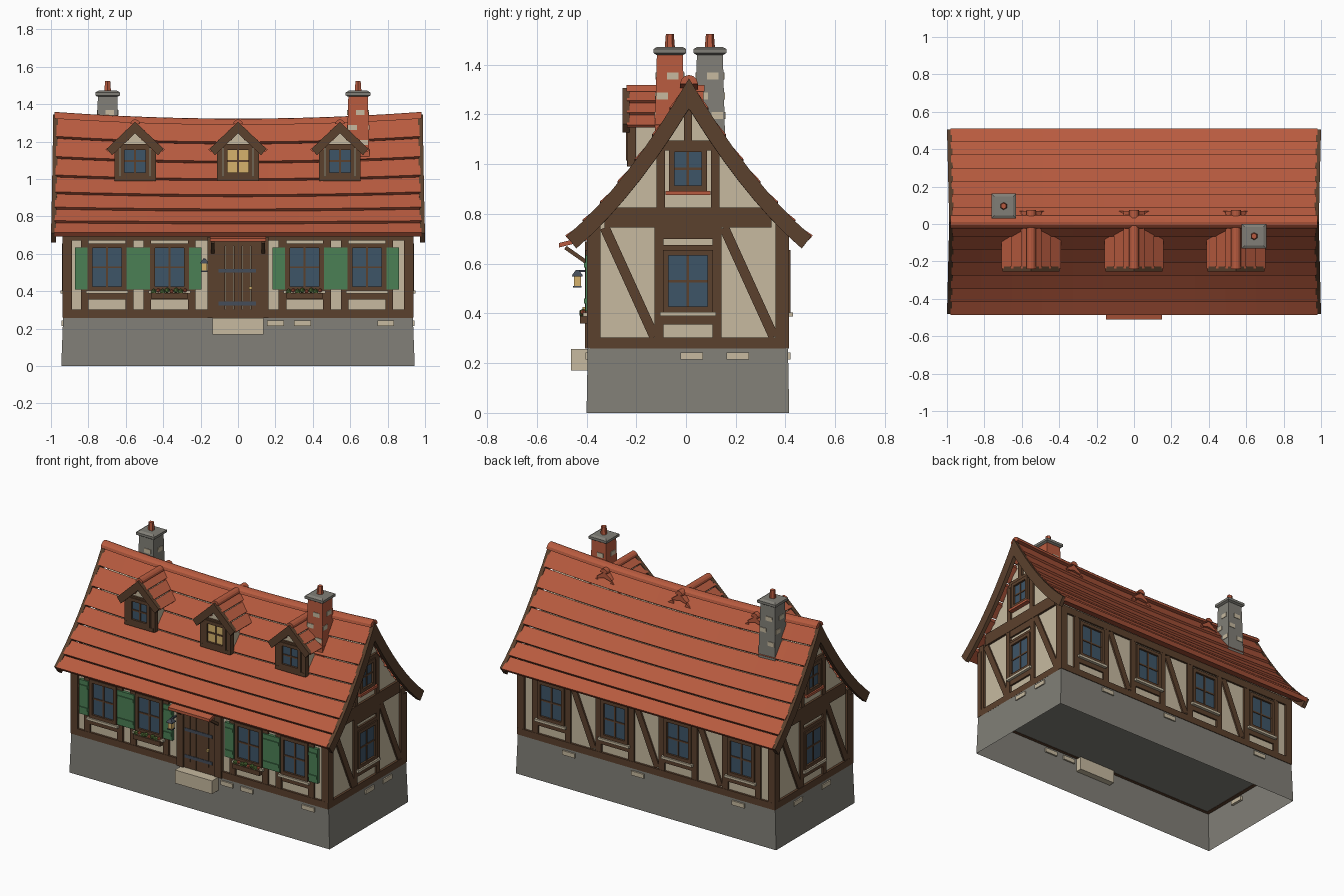
import bpy, bmesh, math
from mathutils import Matrix, Vector

cube = bpy.data.objects.get("Cube")
if cube:
    bpy.data.objects.remove(cube, do_unlink=True)

# Colours
COLOURS = {
    "roof_tile": (0.48, 0.105, 0.05), "timber": (0.105, 0.052, 0.026),
    "plaster": (0.57, 0.49, 0.35), "stone": (0.22, 0.212, 0.185),
    "shutter_green": (0.07, 0.215, 0.09), "glass_blue": (0.048, 0.09, 0.137),
    "lamp_yellow": (0.67, 0.45, 0.15), "iron": (0.06, 0.075, 0.1),
    "leaf_green": (0.09, 0.17, 0.04),
}
MATS = {}
for name, rgb in COLOURS.items():
    m = bpy.data.materials.new(name)
    m.use_nodes = True
    m.diffuse_color = (*rgb, 1)
    bsdf = m.node_tree.nodes["Principled BSDF"]
    bsdf.inputs["Base Color"].default_value = (*rgb, 1)
    bsdf.inputs["Roughness"].default_value = 0.9
    MATS[name] = m

PARTS = {}


def part(name, mat):
    """Mesh under construction for one named part."""
    if name not in PARTS:
        PARTS[name] = (bmesh.new(), mat)
    return PARTS[name][0]


def panel(bm, M, u0, u1, z0, z1, v0, v1):
    """Box on a wall: u runs along it, v points outwards."""
    T = Matrix.Translation(((u0 + u1) / 2, -(v0 + v1) / 2, (z0 + z1) / 2))
    S = Matrix.Diagonal((u1 - u0, v1 - v0, z1 - z0, 1))
    bmesh.ops.create_cube(bm, size=1, matrix=M @ T @ S)


def brace(bm, M, u0, z0, u1, z1, width, v):
    """Slanted beam on a wall."""
    a, b = Vector((u0, 0, z0)), Vector((u1, 0, z1))
    ang = -math.atan2(z1 - z0, u1 - u0)
    T = Matrix.Translation((a + b) / 2) @ Matrix.Rotation(ang, 4, "Y")
    S = Matrix.Diagonal(((b - a).length, 2 * v, width, 1))
    bmesh.ops.create_cube(bm, size=1, matrix=M @ T @ S)


def loft(bm, rings, caps=(True, True)):
    """Skin a list of rings that have equal point counts."""
    rows = [[bm.verts.new(p) for p in r] for r in rings]
    n = len(rows[0])
    for a, b in zip(rows, rows[1:]):
        for i in range(n):
            j = (i + 1) % n
            bm.faces.new((a[i], a[j], b[j], b[i]))
    for row, on in zip((rows[0], rows[-1]), caps):
        if on:
            bm.faces.new(row)


def square(cx, cy, hx, hy, z):
    return [(cx - hx, cy - hy, z), (cx + hx, cy - hy, z), (cx + hx, cy + hy, z), (cx - hx, cy + hy, z)]


def frame(x, y, deg):
    return Matrix.Translation((x, y, 0)) @ Matrix.Rotation(math.radians(deg), 4, "Z")


FRONT, BACK = frame(0, -0.385, 0), frame(0, 0.4, 180)
RIGHT, LEFT = frame(0.92, 0.008, 90), frame(-0.92, 0.008, -90)
CY, HALF = 0.012, 0.492


def slope(d):
    d = abs(d)
    return 1.34 - 1.72 * d + 0.88 * d * d


def window(M, u, z0, z1, half, glass="glass_blue", sill="plaster", rim=0.022):
    f = part("window_frames", "timber")
    for a, b, c, d in ((u - half - rim, u - half, z0 - rim, z1 + rim), (u + half, u + half + rim, z0 - rim, z1 + rim),
                       (u - half, u + half, z0 - rim, z0), (u - half, u + half, z1, z1 + rim)):
        panel(f, M, a, b, c, d, -0.01, 0.02)
    mid = (z0 + z1) / 2
    panel(f, M, u - 0.005, u + 0.005, z0, z1, 0, 0.012)
    panel(f, M, u - half, u + half, mid - 0.005, mid + 0.005, 0, 0.0115)
    panel(part("panes_" + glass, glass), M, u - half, u + half, z0, z1, 0, 0.007)
    if sill:
        panel(part("sills_" + sill, sill), M, u - half - 0.035, u + half + 0.035, z0 - rim - 0.016, z0 - rim, 0, 0.03)


# Stone base, open underneath, with pale blocks and doorstep
loft(part("stone_base", "stone"), [square(0, 0.0075, 0.945, 0.4075, 0), square(0, 0.0075, 0.935, 0.4025, 0.26)], (False, True))
pale = part("pale_blocks", "plaster")
for M, spots, v in ((FRONT, (0.2, 0.345, 0.79), 0.02), (BACK, (-0.56, -0.06, 0.67), 0.02),
                    (RIGHT, (0.015, 0.2), 0.024), (LEFT, (-0.17, 0.12), 0.024)):
    for u in spots:
        panel(pale, M, u - 0.045, u + 0.045, 0.215, 0.243, 0, v)
panel(part("doorstep", "plaster"), FRONT, -0.135, 0.135, 0.17, 0.257, -0.03, 0.077)

# Plaster walls with gables
prof = [(-0.385, 0.262)] + [(CY + d, slope(d) - 0.06) for d in [(-0.385 - CY) + i * 0.785 / 16 for i in range(17)]] + [(0.4, 0.262)]
loft(part("plaster_walls", "plaster"), [[(x, y, z) for y, z in prof] for x in (-0.92, 0.92)])

# Timber framing on the long walls
tim = part("timber_frame", "timber")
for M, centres in ((FRONT, (-0.7, -0.366, 0.356, 0.69)), (BACK, (-0.69, -0.23, 0.23, 0.69))):
    panel(tim, M, -0.935, 0.935, 0.258, 0.302, -0.01, 0.014)
    panel(tim, M, -0.93, 0.93, 0.672, 0.72, -0.01, 0.013)
    for s in (-1, 1):
        panel(tim, M, s * 0.912 - 0.025, s * 0.912 + 0.025, 0.26, 0.72, -0.02, 0.0135)
    for u in centres:
        for s in (-1, 1):
            panel(tim, M, u + s * 0.119 - 0.021, u + s * 0.119 + 0.021, 0.3, 0.69, -0.01, 0.012)
        panel(tim, M, u - 0.1, u + 0.1, 0.355, 0.4, -0.01, 0.011)
        window(M, u, 0.425, 0.632, 0.077)
for u in (-0.46, 0, 0.46):
    brace(tim, BACK, u - 0.075, 0.67, u + 0.075, 0.31, 0.04, 0.011)

# Timber framing on the gables
for M in (RIGHT, LEFT):
    panel(tim, M, -0.395, 0.395, 0.258, 0.303, -0.01, 0.0155)
    panel(tim, M, -0.335, 0.335, 0.745, 0.825, -0.01, 0.015)
    for s in (-1, 1):
        panel(tim, M, s * 0.374 - 0.023, s * 0.374 + 0.023, 0.26, 0.76, -0.01, 0.0145)
        panel(tim, M, s * 0.117 - 0.018, s * 0.117 + 0.018, 0.3, 0.75, -0.01, 0.013)
        panel(tim, M, s * 0.11 - 0.017, s * 0.11 + 0.017, 0.82, 1.075, -0.01, 0.013)
        c = s * 0.24 + 0.005
        brace(tim, M, c - 0.1, 0.745, c + 0.1, 0.305, 0.04, 0.012)
    panel(tim, M, -0.1, 0.1, 0.355, 0.39, -0.01, 0.012)
    panel(tim, M, -0.1, 0.1, 0.65, 0.675, -0.01, 0.012)
    panel(tim, M, -0.1, 0.1, 0.7, 0.745, -0.01, 0.012)
    panel(tim, M, -0.105, 0.105, 1.055, 1.095, -0.01, 0.014)
    panel(tim, M, -0.017, 0.017, 1.09, 1.26, -0.01, 0.013)
    window(M, 0, 0.427, 0.632, 0.078)
    window(M, 0, 0.915, 1.05, 0.055, sill="roof_tile")


def courses(bm, fall, half, n, stations, place, butt):
    """Overlapping tile rows on both slopes."""
    for s in (-1, 1):
        for i in range(n):
            a, b = half * i / n, half * (i + 1) / n
            za, zb = fall(a), fall(b)
            t = Vector((b - a, zb - za)).normalized()
            nx, nz = -t.y, t.x
            sec = [(a, za - 0.006), (b + nx * butt * 0.5, zb + nz * butt * 0.5),
                   (b - nx * butt, zb - nz * butt), (max(a - nx * 0.03, 0), za - 0.045)]
            loft(bm, [[place(q, s * d, z) for d, z in sec] for q in stations])


def on_main(q, d, z):
    k = min(abs(d) / HALF, 1)
    return Vector((q * (1 + 0.012 * k), CY + d, z - 0.035 * (1 - (q / 0.97) ** 2) * (1 - k)))


# Main roof, sagging towards the middle
steps = [-0.97 + 1.94 * i / 12 for i in range(13)]
courses(part("main_roof", "roof_tile"), slope, HALF, 7, steps, on_main, 0.018)


def ridge(bm, stations, place, z, r):
    arc = [math.pi * i / 6 for i in range(7)]
    loft(bm, [[place(q, r * math.cos(a), z + r * math.sin(a)) for a in arc] for q in stations])


ridge(part("ridge_cap", "roof_tile"), [q * 1.01 for q in steps], on_main, 1.322, 0.036)


def barge(bm, fall, half, n, width, place, q0, q1):
    """Edge board following a gable outline."""
    rings = []
    for i in range(-n, n + 1):
        d = half * i / n
        g = (fall(abs(d) + 0.01) - fall(abs(d))) / 0.01
        t = Vector((1, g)).normalized()
        off = (width * t.y * (1 if d > 0 else -1), -width * t.x) if i else (0, -width / t.x)
        top, low = (d, fall(d) + 0.004), (d + off[0], fall(d) + off[1])
        rings.append([place(q0, *top), place(q1, *top), place(q1, *low), place(q0, *low)])
    loft(bm, rings)


for s in (-1, 1):
    barge(part("barge_boards", "timber"), slope, HALF, 8, 0.06, on_main, s * 0.962, s * 0.988)


def dormer_fall(d):
    return 1.302 - 0.95 * abs(d)


# Dormers
for cx, pane in ((-0.55, "glass_blue"), (0, "lamp_yellow"), (0.545, "glass_blue")):
    def on_dormer(q, d, z):
        return Vector((cx + d, q, z))
    shape = [(-0.102, 0.99), (0.102, 0.99), (0.102, 1.175), (0, 1.272), (-0.102, 1.175)]
    loft(part("dormer_walls", "plaster"), [[(cx + x, y, z) for x, z in shape] for y in (-0.222, 0)])
    M = frame(cx, -0.222, 0)
    for s in (-1, 1):
        panel(tim, M, s * 0.097 - 0.014, s * 0.097 + 0.014, 0.99, 1.185, -0.02, 0.014)
    panel(tim, M, -0.1, 0.1, 0.99, 1.014, -0.01, 0.016)
    panel(tim, M, -0.1, 0.1, 1.165, 1.187, -0.01, 0.013)
    window(M, 0, 1.036, 1.155, 0.056, pane, sill=None)
    courses(part("dormer_roofs", "roof_tile"), dormer_fall, 0.155, 3, (-0.238, 0.07), on_dormer, 0.01)
    ridge(part("dormer_ridges", "roof_tile"), (-0.24, 0.075), on_dormer, 1.293, 0.026)
    barge(part("dormer_barges", "timber"), dormer_fall, 0.152, 1, 0.042, on_dormer, -0.255, -0.228)

# Shutters
sh = part("shutters", "shutter_green")
for u in (-0.7, -0.366, 0.356, 0.69):
    for s in (-1, 1):
        c = u + s * 0.138
        panel(sh, FRONT, c - 0.033, c + 0.033, 0.41, 0.635, 0, 0.02)
        for z in (0.45, 0.595):
            panel(sh, FRONT, c - 0.03, c + 0.03, z - 0.01, z + 0.01, 0.015, 0.026)

# Flower boxes
for u in (-0.366, 0.356):
    panel(part("flower_boxes", "timber"), FRONT, u - 0.098, u + 0.098, 0.36, 0.39, 0.01, 0.042)
    for i in range(8):
        leaf = i % 3 != 1
        bm = part("leaves", "leaf_green") if leaf else part("blossoms", "roof_tile")
        spot = Vector((u - 0.085 + i * 0.024, -0.414, 0.398 + 0.006 * (i % 2)))
        bmesh.ops.create_icosphere(bm, subdivisions=1, radius=0.016 if leaf else 0.012, matrix=Matrix.Translation(spot))

# Door, posts, ironwork and canopy
for s in (-1, 1):
    panel(tim, FRONT, s * 0.138 - 0.025, s * 0.138 + 0.025, 0.258, 0.69, -0.01, 0.022)
    brace(part("canopy_brackets", "timber"), frame(s * 0.135, 0, 90), -0.485, 0.665, -0.385, 0.595, 0.016, 0.01)
panel(tim, FRONT, -0.13, 0.13, 0.642, 0.69, -0.01, 0.021)
for i in range(5):
    c = -0.0904 + i * 0.0452
    panel(part("door", "timber"), FRONT, c - 0.0215, c + 0.0215, 0.262, 0.642, -0.01, 0.015)
for z in (0.335, 0.51):
    panel(part("door_bands", "iron"), FRONT, -0.105, 0.095, z - 0.01, z + 0.01, 0.01, 0.018)
panel(part("door_handle", "lamp_yellow"), FRONT, 0.06, 0.074, 0.41, 0.425, 0.01, 0.032)
loft(part("door_canopy", "roof_tile"), [[(x, -0.51, 0.665), (x, -0.51, 0.683), (x, -0.385, 0.715), (x, -0.385, 0.697)] for x in (-0.15, 0.15)])

# Lantern
lamp = part("lantern_iron", "iron")
panel(lamp, FRONT, -0.185, -0.175, 0.566, 0.574, 0, 0.06)
loft(lamp, [square(-0.18, -0.437, h, h, z) for h, z in ((0.021, 0.549), (0.02, 0.556), (0.006, 0.574))])
panel(lamp, FRONT, -0.197, -0.163, 0.504, 0.51, 0.035, 0.069)
panel(part("lantern_glow", "lamp_yellow"), FRONT, -0.194, -0.166, 0.51, 0.55, 0.038, 0.066)

# Chimneys with pale bricks, caps and pots
for side, mat, x, y in (("left", "stone", -0.697, 0.096), ("right", "roof_tile", 0.642, -0.065)):
    loft(part(side + "_chimney", mat), [square(x, y, h, h, z) for h, z in ((0.064, 1), (0.052, 1.448))])
    loft(part("chimney_caps", "stone"), [square(x, y, h, h, z) for h, z in ((0.055, 1.44), (0.066, 1.447), (0.066, 1.463), (0.05, 1.472))])
    for deg in (0, 90, 180, 270):
        F = frame(x, y, deg)
        for u, z in ((0.012, 1.355), (-0.03, 1.275), (0.03, 1.195)):
            panel(pale, F, u - 0.023, u + 0.023, z - 0.014, z + 0.014, 0.04, 0.058 + (1.355 - z) * 0.027)
    bmesh.ops.create_cone(part("chimney_pots", "roof_tile"), cap_ends=True, segments=6, radius1=0.021, radius2=0.016,
                          depth=0.06, matrix=Matrix.Translation((x, y, 1.493)))

# Turn the parts into objects
for name, (bm, mat) in PARTS.items():
    bmesh.ops.recalc_face_normals(bm, faces=bm.faces)
    me = bpy.data.meshes.new(name)
    bm.to_mesh(me)
    bm.free()
    me.materials.append(MATS[mat])
    bpy.context.scene.collection.objects.link(bpy.data.objects.new(name, me))
